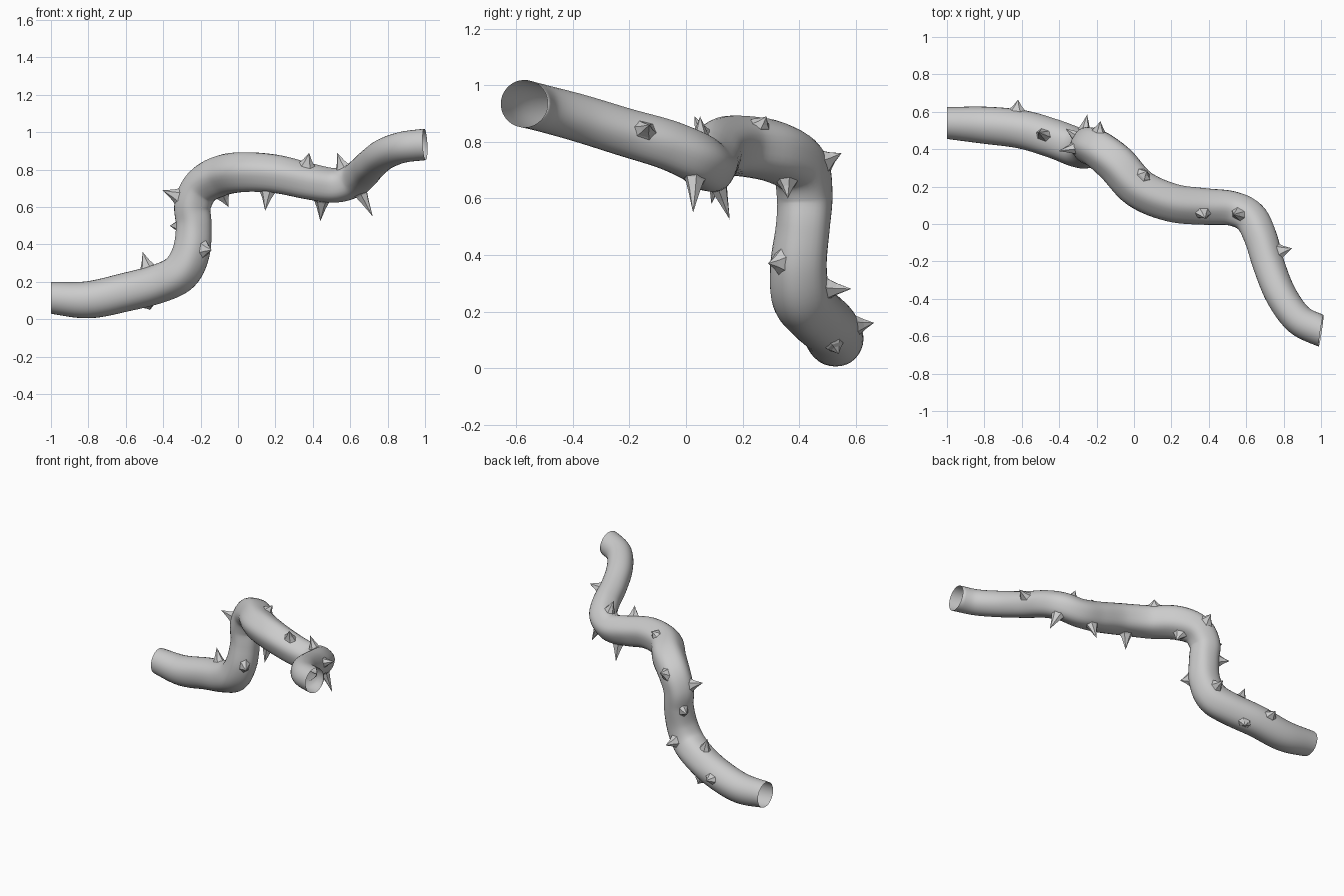
import bpy, bmesh, math
from mathutils import Vector

if "Cube" in bpy.data.objects:
    bpy.data.objects.remove(bpy.data.objects["Cube"])

# Stem centre line: x, y, z, radius
PATH = [(-1, .54, .115, .085), (-.8, .528, .104, .099), (-.6, .505, .145, .103),
        (-.43, .455, .19, .104), (-.31, .41, .25, .105), (-.25, .40, .36, .100),
        (-.235, .415, .5, .095), (-.24, .42, .61, .098), (-.19, .40, .71, .102),
        (-.09, .32, .765, .108), (.03, .19, .785, .106), (.2, .115, .775, .102),
        (.38, .093, .735, .097), (.52, .082, .715, .092), (.62, .035, .745, .090),
        (.675, -.07, .79, .088), (.72, -.22, .835, .085), (.785, -.38, .885, .084),
        (.88, -.51, .92, .083), (1, -.572, .935, .084)]
# Thorn tips
TIPS = [(-.51, .49, .36), (-.47, .54, .05), (-.62, .665, .16), (-.25, .585, .28),
        (-.18, .55, .76), (-.405, .39, .69), (-.365, .51, .50), (-.14, .29, .37),
        (-.05, .36, .60), (.145, .09, .58), (.44, .155, .525), (.72, .025, .55),
        (.38, .03, .89), (.53, .05, .89), (.07, .285, .89), (.845, -.13, .86)]
STEPS, SIDES = 6, 32


def spline(pts, steps):
    p = [Vector(q) for q in pts]
    p = [2 * p[0] - p[1]] + p + [2 * p[-1] - p[-2]]
    out = []
    for i in range(1, len(p) - 2):
        a, b, c, d = p[i - 1:i + 3]
        for k in range(steps):
            t = k / steps
            out.append(.5 * (2 * b + (c - a) * t + (2 * a - 5 * b + 4 * c - d) * t * t
                             + (3 * b - a - 3 * c + d) * t ** 3))
    return out + [p[-2]]


def finish(bm, name, smooth):
    bmesh.ops.recalc_face_normals(bm, faces=bm.faces)
    mesh = bpy.data.meshes.new(name)
    bm.to_mesh(mesh)
    bm.free()
    for f in mesh.polygons:
        f.use_smooth = smooth
    ob = bpy.data.objects.new(name, mesh)
    bpy.context.collection.objects.link(ob)
    return ob


samples = spline(PATH, STEPS)
centres = [s.to_3d() for s in samples]
radii = [s[3] for s in samples]
n = len(centres)
tangents = [(centres[min(i + 1, n - 1)] - centres[max(i - 1, 0)]).normalized() for i in range(n)]
tangents[0] = Vector((1, 0, 0))
tangents[-1] = Vector((1, -.15, .05)).normalized()

# Open-ended winding stem with faint lengthwise ridges
bm = bmesh.new()
rings = []
side = Vector((0, 1, 0))
for i, (c, r, t) in enumerate(zip(centres, radii, tangents)):
    side = (side - t * side.dot(t)).normalized()
    up = t.cross(side)
    fade = math.sin(math.pi * i / (n - 1))
    ring = []
    for k in range(SIDES):
        a = 2 * math.pi * k / SIDES
        rr = r * (1 + .03 * fade * math.sin(5 * a + i * .12))
        ring.append(bm.verts.new(c + rr * (math.cos(a) * side + math.sin(a) * up)))
    rings.append(ring)
for a, b in zip(rings, rings[1:]):
    for k in range(SIDES):
        j = (k + 1) % SIDES
        bm.faces.new((a[k], a[j], b[j], b[k]))
finish(bm, "stem", True)

# Faceted thorns with flared bases, stretched along the stem
for num, tip in enumerate(TIPS):
    tip = Vector(tip)
    i = min(range(n), key=lambda m: (centres[m] - tip).length)
    c, r = centres[i], radii[i]
    d = (tip - c).normalized()
    along = (tangents[i] - d * tangents[i].dot(d)).normalized()
    across = d.cross(along)
    height = (tip - c).length
    bm = bmesh.new()
    levels = []
    for h, wide, narrow in ((r * .8, .062, .042), (r * 1.03, .04, .029),
                            (r + (height - r) * .35, .024, .019)):
        levels.append([bm.verts.new(c + d * h
                       + along * wide * math.cos(2 * math.pi * k / 6)
                       + across * narrow * math.sin(2 * math.pi * k / 6)) for k in range(6)])
    top = bm.verts.new(tip)
    for a, b in zip(levels, levels[1:]):
        for k in range(6):
            j = (k + 1) % 6
            bm.faces.new((a[k], a[j], b[j], b[k]))
    for k in range(6):
        bm.faces.new((levels[-1][k], levels[-1][(k + 1) % 6], top))
    finish(bm, f"thorn_{num + 1}", False)
